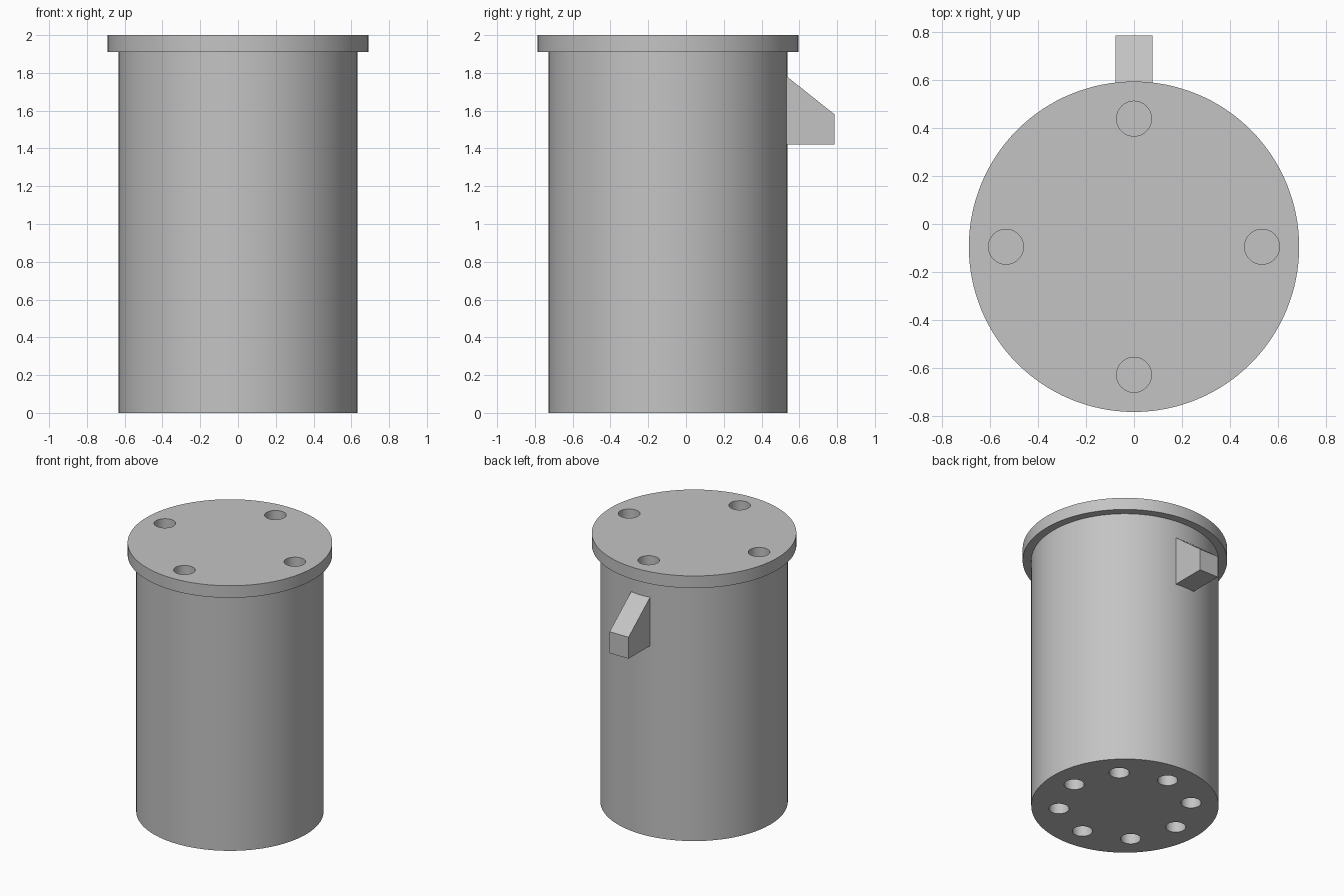
import bpy, bmesh, math
from mathutils import Matrix, Vector

cube = bpy.data.objects.get("Cube")
if cube:
    bpy.data.objects.remove(cube, do_unlink=True)

CY = -0.095      # centre line of the body in y
SEGMENTS = 128

grey = bpy.data.materials.new("plain grey")
grey.use_nodes = True
colour = (0.55, 0.55, 0.55, 1)
grey.diffuse_color = colour
grey.node_tree.nodes["Principled BSDF"].inputs["Base Color"].default_value = colour


def add_object(name, bm):
    bmesh.ops.recalc_face_normals(bm, faces=bm.faces)
    mesh = bpy.data.meshes.new(name)
    bm.to_mesh(mesh)
    bm.free()
    obj = bpy.data.objects.new(name, mesh)
    obj.data.materials.append(grey)
    bpy.context.collection.objects.link(obj)
    return obj


def activate(obj):
    bpy.ops.object.select_all(action='DESELECT')
    obj.select_set(True)
    bpy.context.view_layer.objects.active = obj


def add_hole_ring(bm, count, ring_radius, hole_radius, z_low, z_high):
    for i in range(count):
        a = math.tau * i / count
        place = Matrix.Translation((ring_radius * math.cos(a),
                                    CY + ring_radius * math.sin(a),
                                    (z_low + z_high) / 2))
        bmesh.ops.create_cone(bm, cap_ends=True, segments=48, radius1=hole_radius,
                              radius2=hole_radius, depth=z_high - z_low, matrix=place)


# Flanged body, turned from a half profile
bm = bmesh.new()
profile = [(0, 0), (0.632, 0), (0.632, 1.91), (0.69, 1.91), (0.69, 2), (0, 2)]
verts = [bm.verts.new((r, CY, z)) for r, z in profile]
edges = [bm.edges.new(pair) for pair in zip(verts, verts[1:])]
bmesh.ops.spin(bm, geom=verts + edges, cent=(0, CY, 0), axis=(0, 0, 1),
               angle=math.tau, steps=SEGMENTS, use_merge=True)
bmesh.ops.remove_doubles(bm, verts=bm.verts, dist=0.0001)
# Turn the end fans into single flat discs
fans = [v for v in bm.verts if Vector((v.co.x, v.co.y - CY)).length < 0.001]
bmesh.ops.dissolve_verts(bm, verts=fans)
body = add_object("flanged_body", bm)

# Blind holes: four in the flange, eight in the base
bm = bmesh.new()
add_hole_ring(bm, 4, 0.535, 0.073, 1.8, 2.1)
add_hole_ring(bm, 8, 0.447, 0.068, -0.1, 0.2)
cutter = add_object("hole_cutter", bm)
cutter.hide_render = True

cut = body.modifiers.new("holes", 'BOOLEAN')
cut.operation = 'DIFFERENCE'
cut.solver = 'EXACT'
cut.object = cutter
activate(body)
bpy.ops.object.modifier_apply(modifier=cut.name)
bpy.data.objects.remove(cutter, do_unlink=True)
bpy.ops.object.shade_smooth_by_angle(angle=math.radians(30))

# Sloped lug on the back
bm = bmesh.new()
side = [(0.5, 1.42), (0.787, 1.42), (0.787, 1.58), (0.535, 1.78), (0.5, 1.78)]
face = bm.faces.new([bm.verts.new((-0.078, y, z)) for y, z in side])
extruded = bmesh.ops.extrude_face_region(bm, geom=[face])["geom"]
bmesh.ops.translate(bm, vec=(0.156, 0, 0),
                    verts=[g for g in extruded if isinstance(g, bmesh.types.BMVert)])
add_object("back_lug", bm)
